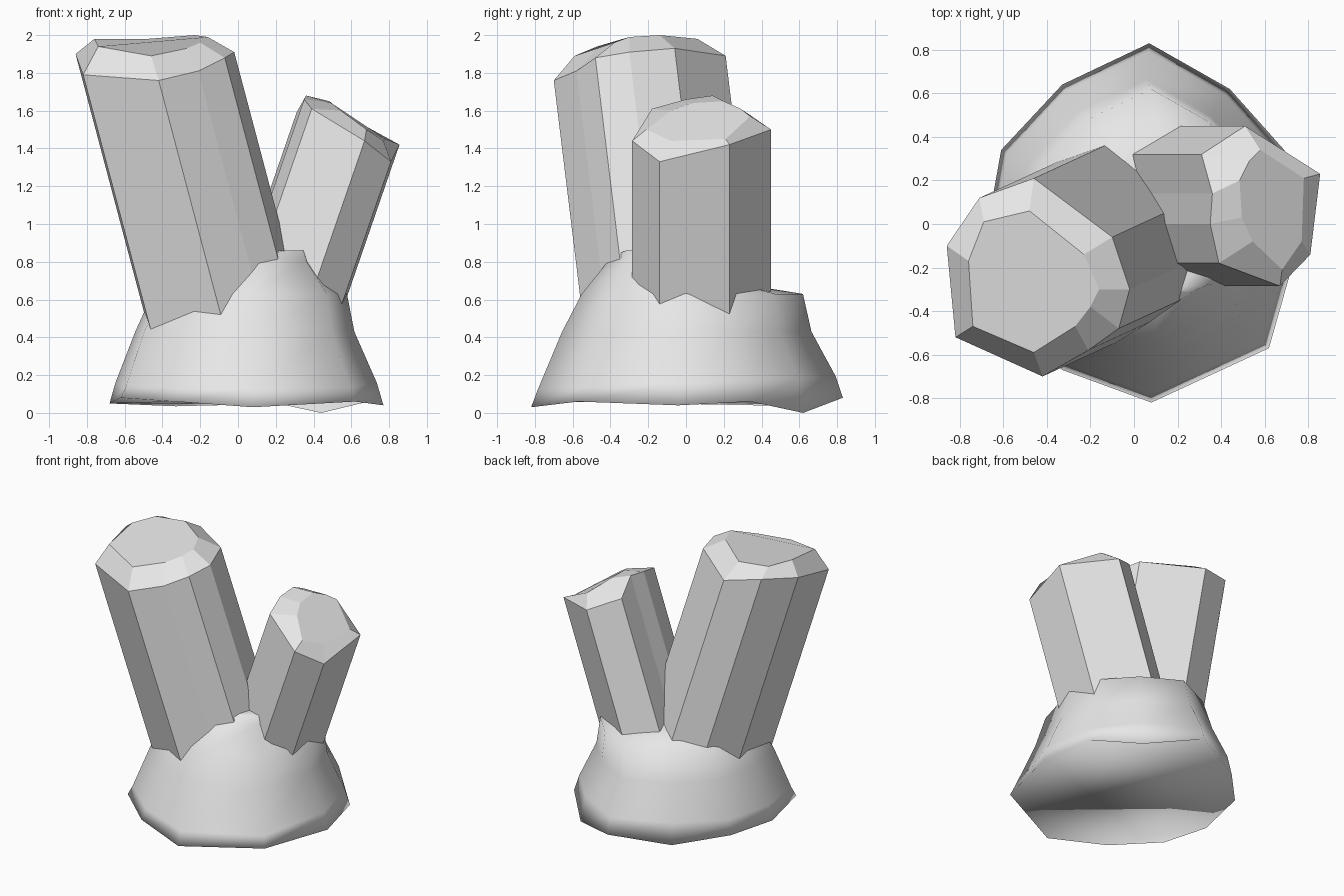
import bpy, bmesh
from mathutils import Vector

cube = bpy.data.objects.get("Cube")
if cube:
    bpy.data.objects.remove(cube, do_unlink=True)

grey = bpy.data.materials.new("stone_grey")
grey.use_nodes = True
colour = (0.8, 0.8, 0.8, 1)
grey.diffuse_color = colour
grey.node_tree.nodes["Principled BSDF"].inputs["Base Color"].default_value = colour


def loft(name, rings, smooth):
    """Skin a stack of equal-sized rings and cap both ends."""
    bm = bmesh.new()
    loops = [[bm.verts.new(p) for p in ring] for ring in rings]
    n = len(loops[0])
    for low, high in zip(loops, loops[1:]):
        for i in range(n):
            j = (i + 1) % n
            bm.faces.new((low[i], low[j], high[j], high[i]))
    bm.faces.new(loops[0][::-1])
    bm.faces.new(loops[-1])
    bmesh.ops.recalc_face_normals(bm, faces=bm.faces)
    for face in bm.faces:
        face.smooth = smooth
    mesh = bpy.data.meshes.new(name)
    bm.to_mesh(mesh)
    bm.free()
    mesh.materials.append(grey)
    obj = bpy.data.objects.new(name, mesh)
    bpy.context.collection.objects.link(obj)
    return obj


def crystal(name, shoulder, tip, lean, length):
    """Leaning prism with a bevelled, cut-off tip."""
    shoulder = [Vector(p) for p in shoulder]
    foot = [p + Vector((*lean, -1)) * length for p in shoulder]
    return loft(name, [foot, shoulder, tip], False)


# Tall crystal leaning to the front right
crystal("tall_crystal",
        [(-.86, -.10, 1.90), (-.82, -.52, 1.79), (-.42, -.70, 1.76),
         (-.21, -.58, 1.81), (-.07, -.48, 1.88), (-.02, -.30, 1.91),
         (-.10, -.06, 1.93), (-.46, .21, 1.89), (-.71, .12, 1.93)],
        [(-.76, -.17, 1.98), (-.74, -.47, 1.94), (-.46, -.59, 1.89),
         (-.27, -.47, 1.93), (-.20, -.38, 1.96), (-.16, -.30, 1.99),
         (-.23, -.14, 2.0), (-.48, .06, 1.98), (-.69, .01, 1.98)],
        (.265, .122), 1.4)

# Short crystal leaning to the left
crystal("short_crystal",
        [(.51, .45, 1.50), (.31, .32, 1.59), (.36, .14, 1.68), (.35, 0, 1.66),
         (.39, -.18, 1.61), (.67, -.285, 1.44), (.81, -.14, 1.33), (.855, .23, 1.42)],
        [(.58, .34, 1.57), (.53, .29, 1.61), (.485, .20, 1.65), (.495, .03, 1.64),
         (.545, -.08, 1.60), (.68, -.21, 1.50), (.77, -.08, 1.44), (.78, .21, 1.45)],
        (-.345, 0), 1.05)

# Rock base: a flared skirt rising to a lump between the crystals
rim = [(.07, .83, .08), (-.33, .64, .035), (-.61, .34, .07), (-.68, -.05, .05),
       (-.62, -.42, .08), (-.33, -.67, .06), (.08, -.82, .03), (.62, -.57, .06),
       (.77, -.04, .04), (.69, .34, .06), (.44, .62, .0)]
# Each level: scale, centre shift in x and y, height, slope along y
levels = [(.955, 0, 0, .16, .04), (.80, 0, 0, .43, 0), (.71, .03, .03, .63, 0),
          (.45, .08, -.02, .75, -.1), (.14, .25, -.2, .86, 0)]
rings = [rim]
for scale, dx, dy, z, slope in levels:
    rings.append([(x * scale + dx, y * scale + dy, z + slope * y) for x, y, _ in rim])
loft("rock_base", rings, True)
